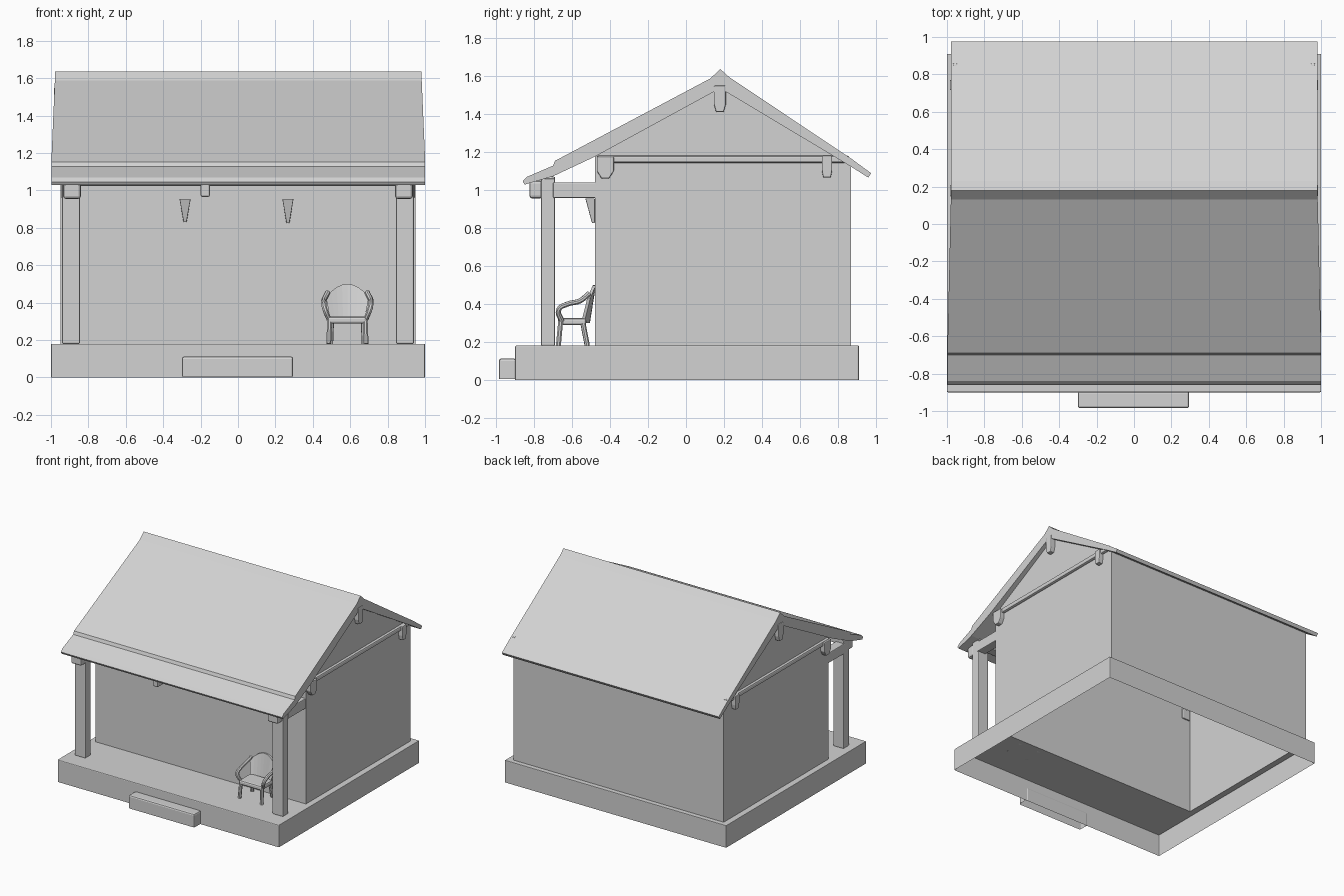
import bpy, bmesh, math
from mathutils import Vector

if "Cube" in bpy.data.objects:
    bpy.data.objects.remove(bpy.data.objects["Cube"])

grey = bpy.data.materials.new("plain grey")
grey.diffuse_color = (0.65, 0.65, 0.65, 1)
grey.use_nodes = True
grey.node_tree.nodes["Principled BSDF"].inputs["Base Color"].default_value = grey.diffuse_color


def finish(name, verts, faces, bevel=0.0):
    """Make a mesh object with outward normals and an optional soft edge."""
    me = bpy.data.meshes.new(name)
    bm = bmesh.new()
    vs = [bm.verts.new(v) for v in verts]
    for f in faces:
        bm.faces.new([vs[i] for i in f])
    bmesh.ops.recalc_face_normals(bm, faces=bm.faces)
    bm.to_mesh(me)
    bm.free()
    me.materials.append(grey)
    ob = bpy.data.objects.new(name, me)
    bpy.context.collection.objects.link(ob)
    if bevel:
        m = ob.modifiers.new("soft edge", 'BEVEL')
        m.width, m.segments = bevel, 2
    return ob


def box(name, x, y, z, bevel=0.006, bottom=True):
    verts = [(a, b, c) for c in z for b in y for a in x]
    faces = [(4, 5, 7, 6), (0, 1, 5, 4), (2, 3, 7, 6), (0, 2, 6, 4), (1, 3, 7, 5)]
    return finish(name, verts, faces + ([(0, 1, 3, 2)] if bottom else []), bevel)


def prism(name, profile, x0, x1, bevel=0.0):
    """Extrude a (y, z) outline along x; x0 and x1 give the ends at each point."""
    n = len(profile)
    verts = [(x0(y), y, z) for y, z in profile] + [(x1(y), y, z) for y, z in profile]
    faces = [(i, (i + 1) % n, n + (i + 1) % n, n + i) for i in range(n)]
    return finish(name, verts, faces + [tuple(range(n)), tuple(range(n, 2 * n))], bevel)


def mirrored(x, side):
    return sorted(side * v for v in x)


def tube(name, points, radius):
    cu = bpy.data.curves.new(name, 'CURVE')
    cu.dimensions, cu.bevel_depth, cu.bevel_resolution = '3D', radius, 2
    cu.use_fill_caps = True
    cu.resolution_u = 5
    sp = cu.splines.new('BEZIER')
    sp.bezier_points.add(len(points) - 1)
    for bp, p in zip(sp.bezier_points, points):
        bp.co = p
        bp.handle_left_type = bp.handle_right_type = 'AUTO'
    cu.materials.append(grey)
    ob = bpy.data.objects.new(name, cu)
    bpy.context.collection.objects.link(ob)
    bpy.ops.object.select_all(action='DESELECT')
    ob.select_set(True)
    bpy.context.view_layer.objects.active = ob
    bpy.ops.object.convert(target='MESH')
    bpy.ops.object.shade_smooth_by_angle()


# Plinth: open below, with the deck running around the house footprint
WX, WF, WB, DECK = 0.95, -0.48, 0.87, 0.18


def ring(x, y0, y1, z):
    return [(-x, y0, z), (x, y0, z), (x, y1, z), (-x, y1, z)]


rings = ring(1, -0.9, 0.91, 0) + ring(1, -0.9, 0.91, DECK) + ring(WX, WF, WB, DECK)
finish("plinth", rings, [(r + i, r + (i + 1) % 4, r + 4 + (i + 1) % 4, r + 4 + i)
                         for r in (0, 4) for i in range(4)], 0.006)
box("entry_step", (-0.3, 0.295), (-0.985, -0.895), (0.005, 0.112), 0.012, bottom=False)

# House walls: hollow shell with gabled ends
gable = [(WF, DECK), (WB, DECK), (WB, 1.14), (0.18, 1.56), (WF, 1.19)]
verts = [(s * WX, y, z) for s in (-1, 1) for y, z in gable]
finish("walls", verts, [(0, 1, 2, 3, 4), (5, 6, 7, 8, 9), (0, 4, 9, 5), (1, 2, 7, 6)])

# Roof: one thin slab with a lapped front eave and a raised ridge
roof = [(-0.86, 1.045), (-0.84, 1.068), (-0.70, 1.128), (-0.69, 1.153), (0.13, 1.588),
        (0.18, 1.637), (0.23, 1.592), (0.87, 1.165), (0.975, 1.088),
        (0.96, 1.065), (0.86, 1.128), (0.18, 1.535), (-0.48, 1.175), (-0.70, 1.072),
        (-0.85, 1.028)]


def flare(y):
    return 0.978 + 0.02 * min(1, max(0, (0.18 - y) / 0.87))


prism("roof", roof, lambda y: -flare(y), lambda y: flare(y) + 0.003)

# Porch frame and timber ends, the same on both sides
box("eave_beam", (-0.93, 0.93), (-0.763, -0.69), (1.025, 1.07))
for s, side in ((-1, "left"), (1, "right")):
    px = (0.845, 0.94)
    box(side + "_post", mirrored(px, s), (-0.763, -0.69), (DECK, 1.06))
    box(side + "_post_bracket", mirrored((0.84, 0.935), s), (-0.825, -0.755), (0.955, 1.05), 0.015)
    box(side + "_porch_beam", mirrored((0.87, 0.945), s), (-0.70, -0.47), (0.957, 1.04))
    box(side + "_tie_beam", mirrored((0.94, 0.972), s), (-0.47, 0.86), (1.143, 1.18), 0.01)
    for name, y, z in (("front", (-0.47, -0.38), (1.06, 1.175)),
                       ("back", (0.715, 0.77), (1.065, 1.18)),
                       ("ridge", (0.147, 0.21), (1.41, 1.55))):
        mid = (y[0] + y[1]) / 2
        outline = [(y[0], z[1]), (y[1], z[1]), (y[1], z[0] + 0.04),
                   (mid + 0.02, z[0]), (mid - 0.02, z[0]), (y[0], z[0] + 0.04)]
        a, b = mirrored((0.94, 0.985), s)
        prism(f"{side}_{name}_timber_end", outline, lambda y: a, lambda y: b, 0.006)
box("middle_rafter_end", (-0.2, -0.15), (-0.82, -0.74), (0.965, 1.06), 0.01)

# Wall lamps: tapered wedges on the front wall
for name, x, low in (("left_lamp", -0.283, 0.83), ("right_lamp", 0.267, 0.825)):
    top = [(x + a, y, 0.955) for a, y in ((-0.03, -0.53), (0.03, -0.53), (0.03, WF), (-0.03, WF))]
    end = [(x + a, y, low) for a, y in ((-0.008, -0.495), (0.008, -0.495), (0.008, WF), (-0.008, WF))]
    finish(name, top + end, [(0, 1, 2, 3), (4, 5, 6, 7)] +
           [(i, (i + 1) % 4, 4 + (i + 1) % 4, 4 + i) for i in range(4)], 0.004)

# Porch chair: moulded seat and back, splayed legs, looped arms
CX = 0.585
box("chair_seat", (CX - 0.105, CX + 0.1), (-0.675, -0.525), (0.288, 0.325), 0.012)
n = 8
pts = []
for dy in (0.0, 0.016):
    for t in range(n + 1):
        u = t / n * 2 - 1
        y = -0.522 - 0.03 * u * u + dy
        pts += [(CX + 0.09 * u, y, 0.3),
                (CX + 0.115 * u, y + 0.032, 0.50 - 0.07 * u * u)]
m = 2 * (n + 1)
faces = []
for t in range(n):
    a, b, c, d = 2 * t, 2 * t + 1, 2 * t + 3, 2 * t + 2
    faces += [(a, b, c, d), (a + m, b + m, c + m, d + m), (a, d, d + m, a + m), (b, c, c + m, b + m)]
faces += [(0, 1, 1 + m, m), (m - 2, m - 1, 2 * m - 1, 2 * m - 2)]
finish("chair_back", pts, faces)
for s, side in ((-1, "left"), (1, "right")):
    tube(side + "_chair_front_leg", [(CX + s * 0.095, -0.66, 0.31), (CX + s * 0.1, -0.672, DECK)], 0.014)
    tube(side + "_chair_back_leg", [(CX + s * 0.085, -0.545, 0.31), (CX + s * 0.09, -0.52, DECK)], 0.014)
    tube(side + "_chair_arm", [(CX + s * 0.098, -0.655, 0.31), (CX + s * 0.122, -0.67, 0.37),
                               (CX + s * 0.125, -0.62, 0.40), (CX + s * 0.125, -0.56, 0.415),
                               (CX + s * 0.105, -0.51, 0.455)], 0.014)
